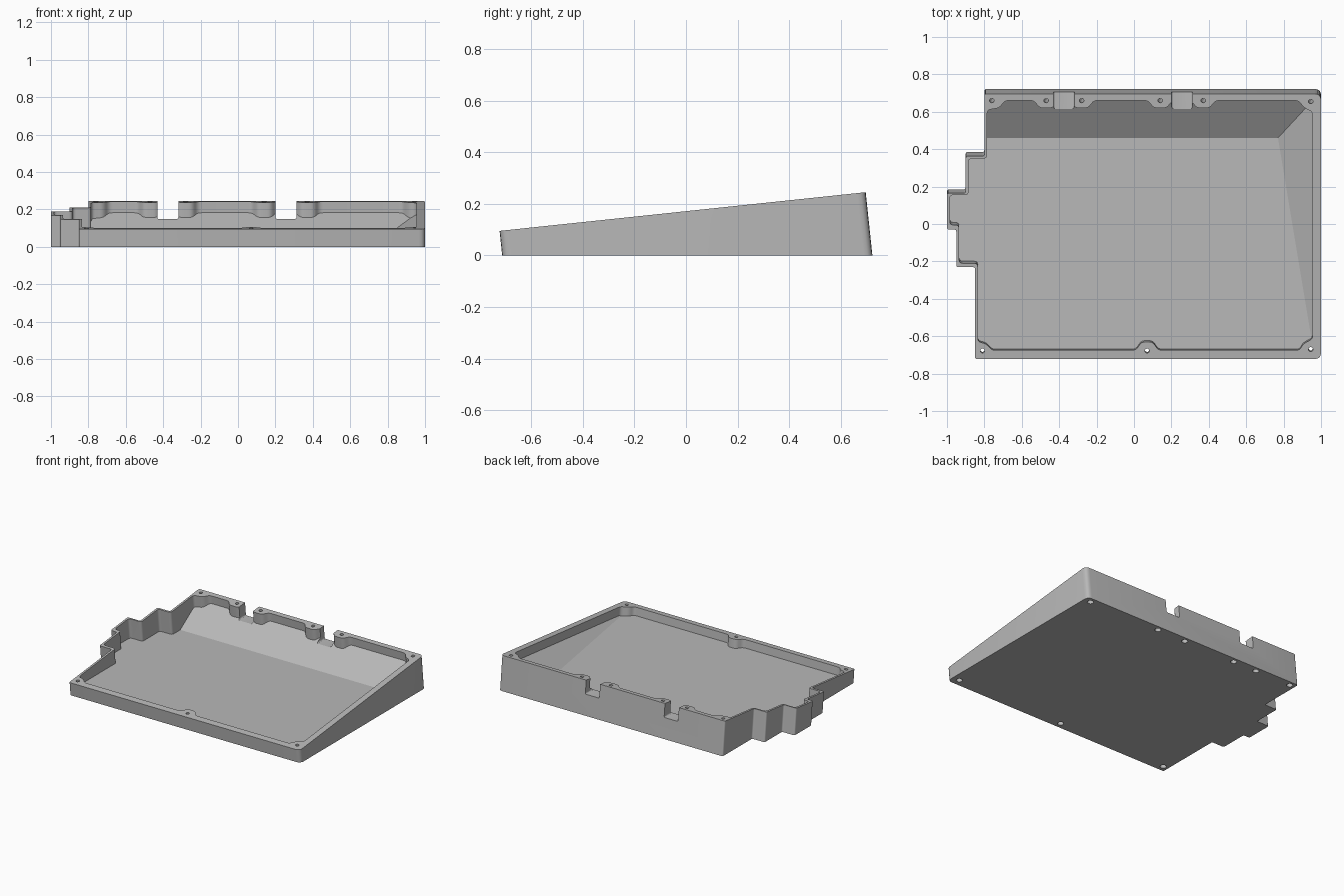
import bpy, bmesh, math
from mathutils import Vector

if "Cube" in bpy.data.objects:
    bpy.data.objects.remove(bpy.data.objects["Cube"])

T = 0.1056            # slope of the tilted lid plane
A = 0.1716            # lid plane height at y = 0
FLOOR = 0.042         # height of the flat pocket floor
AXIS = Vector((0, -T, 1)).normalized()

grey = bpy.data.materials.new("light grey")
grey.diffuse_color = (0.48, 0.48, 0.48, 1)
grey.use_nodes = True
grey.node_tree.nodes["Principled BSDF"].inputs["Base Color"].default_value = grey.diffuse_color


def base_y(y):
    """y on the lid plane -> y where the leaning wall meets the ground"""
    return y + T * (A + T * y)


def top_z(y0):
    return (A + T * y0) / (1 + T * T)


def rounded(pts, steps=5):
    """round each corner of a polygon of (x, y, radius)"""
    out = []
    n = len(pts)
    for i in range(n):
        p = Vector(pts[i][:2])
        a = Vector(pts[i - 1][:2]) - p
        b = Vector(pts[(i + 1) % n][:2]) - p
        d = min(pts[i][2], 0.42 * a.length, 0.42 * b.length)
        a, b = p + a.normalized() * d, p + b.normalized() * d
        for k in range(steps):
            s = k / (steps - 1)
            out.append(a * (1 - s) ** 2 + p * 2 * s * (1 - s) + b * s * s)
    return out


def leaning_prism(pts, z_top):
    """prism whose walls stand square to the tilted lid plane"""
    bm = bmesh.new()
    low = [bm.verts.new((p.x, p.y, 0)) for p in pts]
    high = [bm.verts.new((p.x, p.y - z_top(p.y) * T, z_top(p.y))) for p in pts]
    bm.faces.new(low[::-1])
    bm.faces.new(high)
    n = len(pts)
    for i in range(n):
        j = (i + 1) % n
        bm.faces.new((low[i], low[j], high[j], high[i]))
    return bm


def finish(bm, name):
    bmesh.ops.recalc_face_normals(bm, faces=bm.faces[:])
    me = bpy.data.meshes.new(name)
    bm.to_mesh(me)
    bm.free()
    me.materials.append(grey)
    ob = bpy.data.objects.new(name, me)
    bpy.context.collection.objects.link(ob)
    return ob


def cut(target, cutter):
    mod = target.modifiers.new("cut", 'BOOLEAN')
    mod.operation = 'DIFFERENCE'
    mod.solver = 'EXACT'
    mod.object = cutter
    bpy.context.view_layer.objects.active = target
    bpy.ops.object.modifier_apply(modifier=mod.name)
    bpy.data.objects.remove(cutter)


# Outer body: wedge with a stepped left side
S = 0.012
outer = [(-0.85, -0.712, S), (1, -0.712, 0.035), (1, 0.722, 0.035), (-0.80, 0.722, S),
         (-0.80, 0.385, S), (-0.90, 0.385, S), (-0.90, 0.185, S), (-1, 0.185, S),
         (-1, -0.012, S), (-0.95, -0.012, S), (-0.95, -0.215, S), (-0.85, -0.215, S)]
case = finish(leaning_prism(rounded(outer), top_z), "wedge_case")

# Pocket outline, with a bump around each screw post
inner = [(-0.835, -0.63), (-0.79, -0.64), (-0.76, -0.675),
         (0.01, -0.675), (0.04, -0.63), (0.10, -0.63), (0.13, -0.675),
         (0.885, -0.675), (0.905, -0.64), (0.955, -0.615),
         (0.955, 0.60), (0.91, 0.62), (0.88, 0.66)]
for x in (0.37, 0.14, -0.28, -0.47):
    inner += [(x + 0.065, 0.66), (x + 0.035, 0.62), (x - 0.035, 0.62), (x - 0.065, 0.66)]
inner += [(-0.69, 0.66), (-0.72, 0.62), (-0.785, 0.61),
          (-0.785, 0.35), (-0.885, 0.35), (-0.885, 0.155), (-0.985, 0.155),
          (-0.985, -0.005), (-0.935, -0.005), (-0.935, -0.21), (-0.835, -0.21)]
bm = leaning_prism(rounded([(x, base_y(y), 0.02) for x, y in inner]), lambda y: 0.4)

# Pocket bottom: flat floor, back ramp and tapering right ramp
corner = Vector((0.77, 0.46, FLOOR))
peak = Vector((0.955, 0.66, 0.178))
right_no = (corner - Vector((0.955, -0.65, FLOOR))).cross(peak - corner)
if right_no.z < 0:
    right_no.negate()
back_no = Vector((0, -(peak.z - FLOOR), peak.y - corner.y))
for no in (Vector((0, 0, 1)), back_no, right_no):
    res = bmesh.ops.bisect_plane(bm, geom=bm.verts[:] + bm.edges[:] + bm.faces[:], dist=1e-5,
                                 plane_co=corner, plane_no=no.normalized(), clear_inner=True)
    rim = [e for e in bm.edges if e.is_boundary]
    bmesh.ops.holes_fill(bm, edges=rim, sides=0)
cut(case, finish(bm, "pocket_cutter"))

# Two cable notches in the back wall
for x in (-0.375, 0.257):
    bm = bmesh.new()
    bmesh.ops.create_cube(bm, size=1)
    for v in bm.verts:
        v.co = (x + v.co.x * 0.112, 0.71 + v.co.y * 0.19, 0.298 + v.co.z * 0.30)
    low = [e for e in bm.edges if all(v.co.z < 0.2 for v in e.verts)
           and abs(e.verts[0].co.x - e.verts[1].co.x) < 0.01]
    bmesh.ops.bevel(bm, geom=low, offset=0.01, segments=3, profile=0.5, affect='EDGES')
    cut(case, finish(bm, "notch_cutter"))

# Screw holes, each with a wider recess underneath
holes = [(x, 0.66) for x in (-0.76, -0.47, -0.28, 0.14, 0.37)]
holes += [(0.945, 0.655), (0.945, -0.67), (0.07, -0.678), (-0.81, -0.678)]
turn = Vector((0, 0, 1)).rotation_difference(AXIS).to_matrix().to_4x4()
for radius, low, high, name in ((0.012, -0.1, 0.4, "screw_hole_cutter"),
                                (0.021, -0.05, 0.04, "recess_cutter")):
    bm = bmesh.new()
    for x, y in holes:
        foot = Vector((x, base_y(y), 0))
        new = bmesh.ops.create_cone(bm, cap_ends=True, segments=20, radius1=radius,
                                    radius2=radius, depth=high - low)["verts"]
        for v in new:
            v.co = foot + turn @ (v.co + Vector((0, 0, (low + high) / 2)))
    cut(case, finish(bm, name))

# Smooth the rounded corners, keep edges sharp
bpy.ops.object.select_all(action='DESELECT')
case.select_set(True)
bpy.context.view_layer.objects.active = case
bpy.ops.object.shade_smooth_by_angle(angle=math.radians(30))
